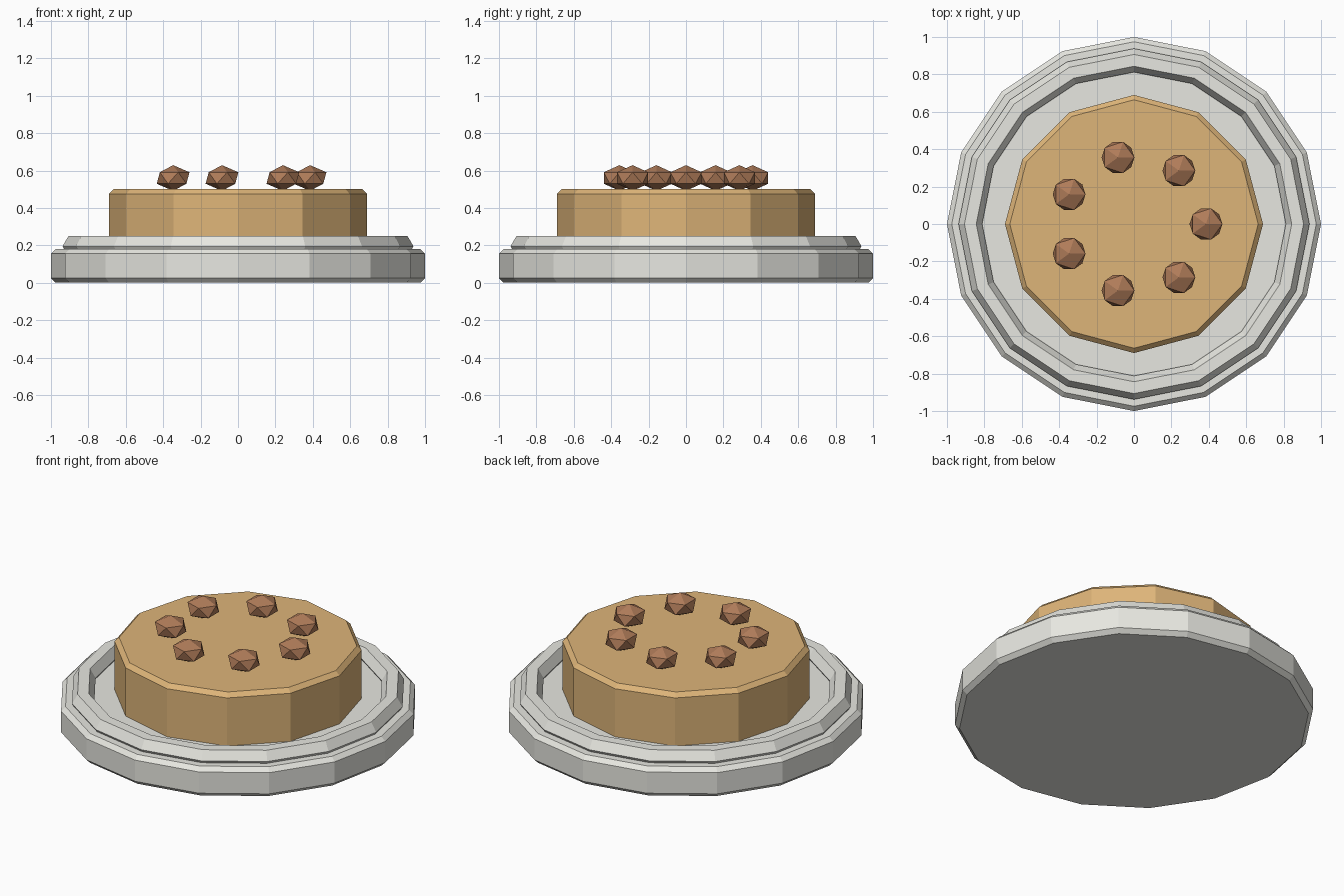
import bpy
import math

if "Cube" in bpy.data.objects:
    bpy.data.objects.remove(bpy.data.objects["Cube"])


def material(name, rgb):
    mat = bpy.data.materials.new(name)
    mat.diffuse_color = (*rgb, 1)
    mat.use_nodes = True
    mat.node_tree.nodes["Principled BSDF"].inputs["Base Color"].default_value = mat.diffuse_color
    return mat


china = material("china", (0.8, 0.8, 0.75))
sponge = material("sponge", (0.73, 0.46, 0.19))
nut_brown = material("nut_brown", (0.43, 0.2, 0.1))


def finish(name, mat):
    ob = bpy.context.object
    ob.name = name
    ob.data.materials.append(mat)
    return ob


def bevelled_disc(name, sides, radius, z0, z1, mat):
    bpy.ops.mesh.primitive_cylinder_add(vertices=sides, radius=radius, depth=z1 - z0,
                                        location=(0, 0, (z0 + z1) / 2))
    ob = finish(name, mat)
    bev = ob.modifiers.new("edge_bevel", 'BEVEL')
    bev.width = 0.025
    bev.segments = 1
    bev.limit_method = 'ANGLE'
    bev.angle_limit = math.radians(50)
    return ob


# Plate base and cake body
bevelled_disc("plate", 16, 1.0, 0.0, 0.18, china)
bevelled_disc("cake", 12, 0.69, 0.15, 0.50, sponge)

# Raised plate rim with a hexagonal section
bpy.ops.mesh.primitive_torus_add(major_segments=16, minor_segments=6,
                                 major_radius=0.875, minor_radius=0.063,
                                 location=(0, 0, 0.195))
finish("plate_rim", china)

# Ring of seven flattened nuts on top
for i in range(7):
    a = 2 * math.pi * i / 7
    bpy.ops.mesh.primitive_ico_sphere_add(
        subdivisions=1, radius=0.098,
        location=(0.385 * math.cos(a), 0.365 * math.sin(a), 0.56))
    nut = finish(f"nut_{i + 1}", nut_brown)
    nut.scale = (1, 1, 0.7)
